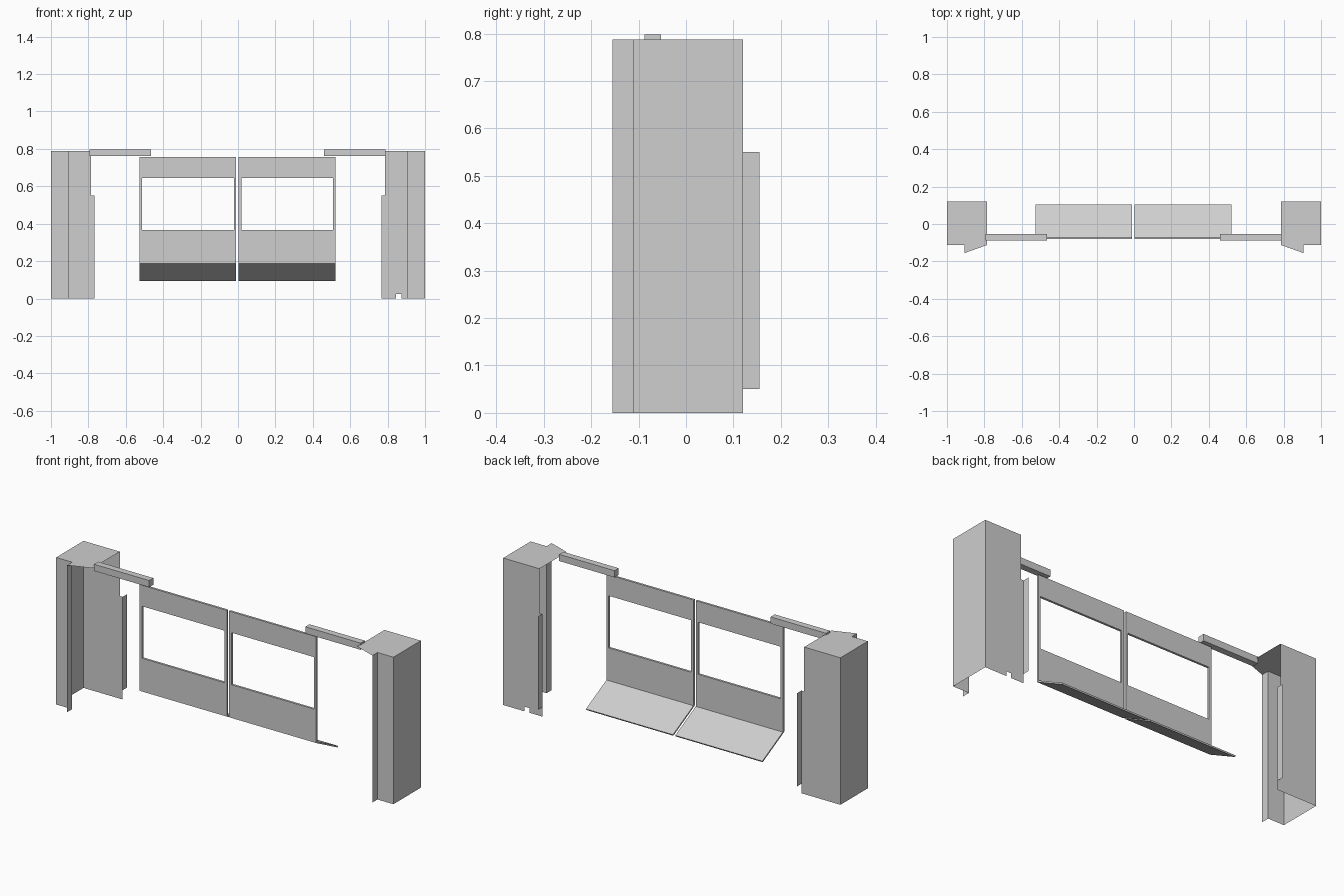
import bpy
import bmesh
from mathutils import Vector

cube = bpy.data.objects.get("Cube")
if cube:
    bpy.data.objects.remove(cube)

GREY = (0.62, 0.62, 0.62, 1)
metal = bpy.data.materials.new("plain_grey")
metal.use_nodes = True
metal.diffuse_color = GREY
metal.node_tree.nodes["Principled BSDF"].inputs["Base Color"].default_value = GREY


def make_object(name, bm, thickness=0):
    bmesh.ops.remove_doubles(bm, verts=bm.verts, dist=0.0005)
    bmesh.ops.recalc_face_normals(bm, faces=bm.faces)
    mesh = bpy.data.meshes.new(name)
    bm.to_mesh(mesh)
    bm.free()
    mesh.materials.append(metal)
    obj = bpy.data.objects.new(name, mesh)
    bpy.context.collection.objects.link(obj)
    if thickness:
        mod = obj.modifiers.new("sheet", "SOLIDIFY")
        mod.thickness = thickness
        mod.offset = 0
    return obj


def add_face(bm, points):
    return bm.faces.new([bm.verts.new(p) for p in points])


def add_wall(bm, a, b, z0, z1):
    """Upright sheet between two plan points."""
    add_face(bm, [(*a, z0), (*b, z0), (*b, z1), (*a, z1)])


def box(name, low, high):
    low, high = Vector(low), Vector(high)
    bm = bmesh.new()
    bmesh.ops.create_cube(bm, size=1)
    bmesh.ops.scale(bm, vec=high - low, verts=bm.verts)
    bmesh.ops.translate(bm, vec=(low + high) / 2, verts=bm.verts)
    return make_object(name, bm)


TOP = 0.788
FRONT, BACK, TIP = -0.112, 0.12, -0.155
OUTER, LIP, INNER, EDGE = 1.0, 0.905, 0.785, 0.768


def pillar(side, s):
    # Hollow post: front strip, outer wall and return lip, open inwards and below
    bm = bmesh.new()
    path = [(s * LIP, TIP), (s * LIP, FRONT), (s * OUTER, FRONT), (s * OUTER, BACK)]
    for a, b in zip(path, path[1:]):
        add_wall(bm, a, b, 0, TOP)
    # Back wall, stepped at the inner edge, with a cable notch on one side
    outline = [(OUTER, 0), (OUTER, TOP), (INNER, TOP), (INNER, 0.55), (EDGE, 0.55), (EDGE, 0)]
    if s > 0:
        outline += [(0.845, 0), (0.845, 0.025), (0.873, 0.025), (0.873, 0)]
    add_face(bm, [(s * x, BACK, z) for x, z in outline])
    # Top cap
    cap = path + [(s * INNER, BACK), (s * INNER, FRONT)]
    add_face(bm, [(x, y, TOP) for x, y in cap])
    # Rear flange
    add_wall(bm, (s * EDGE, BACK), (s * EDGE, 0.155), 0.05, 0.55)
    make_object(side + "_pillar", bm)


def window_panel(side, x0, x1):
    # Upright sheet with a window opening
    xs = [x0, x0 + 0.014, x1 - 0.012, x1]
    zs = [0.19, 0.366, 0.645, 0.757]
    bm = bmesh.new()
    for i in range(3):
        for j in range(3):
            if (i, j) != (1, 1):
                add_wall(bm, (xs[i], -0.075), (xs[i + 1], -0.075), zs[j], zs[j + 1])
    make_object(side + "_window_panel", bm, 0.012)
    # Sloping shelf behind the foot of the panel
    bm = bmesh.new()
    add_face(bm, [(x0, -0.077, 0.19), (x1, -0.077, 0.19), (x1, 0.103, 0.098), (x0, 0.103, 0.098)])
    make_object(side + "_sloping_shelf", bm, 0.008)


for side, s in (("left", 1), ("right", -1)):
    pillar(side, s)

window_panel("left", 0.004, 0.52)
window_panel("right", -0.526, -0.01)

# Short support arms reaching in from the pillars
for side, middle in (("left", 0.625), ("right", -0.629)):
    box(side + "_support_arm", (middle - 0.164, -0.088, 0.762), (middle + 0.164, -0.053, 0.798))
